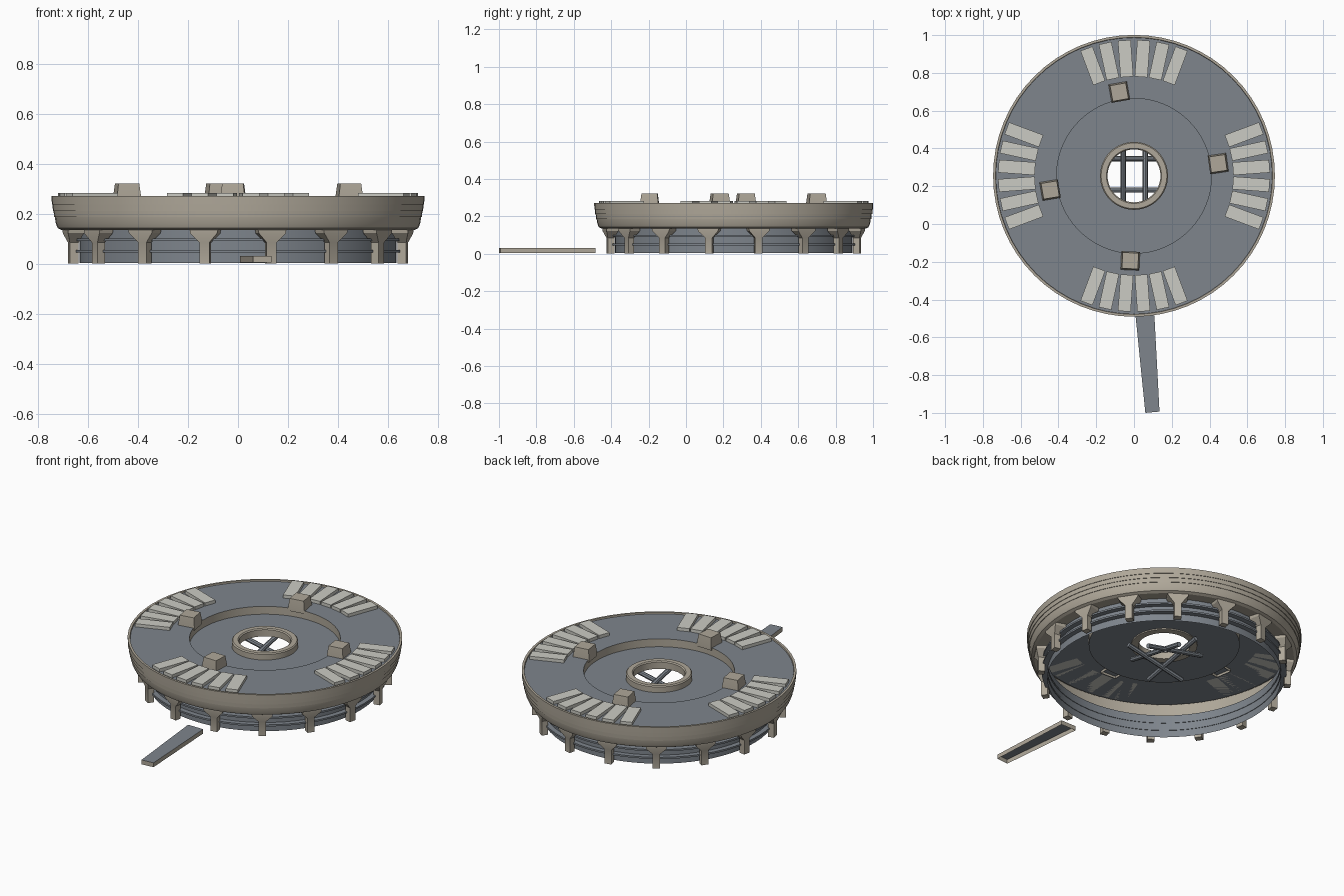
import bpy, bmesh, math
from mathutils import Matrix, Vector

cube = bpy.data.objects.get("Cube")
if cube:
    bpy.data.objects.remove(cube, do_unlink=True)

CENTRE = Vector((0, 0.255, 0))
SEGS = 64
made = []


def material(name, rgb):
    m = bpy.data.materials.new(name)
    m.use_nodes = True
    m.diffuse_color = (*rgb, 1)
    m.node_tree.nodes["Principled BSDF"].inputs["Base Color"].default_value = (*rgb, 1)
    return m


TAN = material("warm stone", (0.43, 0.39, 0.32))
GREY = material("blue grey", (0.21, 0.235, 0.265))
PALE = material("pale panel", (0.6, 0.6, 0.55))


def finish(name, bm, mats, matrix=Matrix.Identity(4)):
    mesh = bpy.data.meshes.new(name)
    bm.to_mesh(mesh)
    bm.free()
    for m in mats:
        mesh.materials.append(m)
    ob = bpy.data.objects.new(name, mesh)
    ob.matrix_world = matrix
    bpy.context.collection.objects.link(ob)
    made.append(ob)
    return ob


def lathe(name, profile, mat, closed=False):
    """Turn (radius, height) points about the hub; rising points face outward."""
    bm = bmesh.new()
    rings = []
    for r, z in profile:
        rings.append([bm.verts.new((r * math.cos(math.tau * j / SEGS),
                                    r * math.sin(math.tau * j / SEGS), z))
                      for j in range(SEGS)])
    pairs = list(zip(rings, rings[1:]))
    if closed:
        pairs.append((rings[-1], rings[0]))
    for a, b in pairs:
        for j in range(SEGS):
            k = (j + 1) % SEGS
            bm.faces.new((a[j], a[k], b[k], b[j]))
    return finish(name, bm, [mat], Matrix.Translation(CENTRE))


def loft(name, sections, mat, matrix, open_bottom=False):
    """Stack rectangles given as (half depth, half width, height, depth shift)."""
    bm = bmesh.new()
    rings = [[bm.verts.new((sx * hx + dx, sy * hy, z))
              for sx, sy in ((-1, -1), (1, -1), (1, 1), (-1, 1))]
             for hx, hy, z, dx in sections]
    for a, b in zip(rings, rings[1:]):
        for j in range(4):
            k = (j + 1) % 4
            bm.faces.new((a[j], a[k], b[k], b[j]))
    bm.faces.new(rings[-1])
    if not open_bottom:
        bm.faces.new(rings[0][::-1])
    return finish(name, bm, [mat], matrix)


def polar(angle, radius):
    """Place a part at a radius from the hub, its x axis pointing outward."""
    return (Matrix.Translation(CENTRE) @ Matrix.Rotation(math.radians(angle), 4, "Z")
            @ Matrix.Translation((radius, 0, 0)))


# Hollow outer hull with fine stepped bands and a thin lip
lathe("hull_rim", [(0.635, 0.14), (0.705, 0.134), (0.721, 0.142), (0.729, 0.16),
                   (0.733, 0.187), (0.736, 0.187), (0.738, 0.212), (0.741, 0.212),
                   (0.742, 0.237), (0.745, 0.237), (0.746, 0.272),
                   (0.733, 0.272), (0.731, 0.262)], TAN)

# Upper deck, sunken floor and the wall between them
lathe("upper_deck", [(0.735, 0.264), (0.41, 0.264)], GREY)
lathe("sunken_wall", [(0.41, 0.264), (0.41, 0.216)], TAN)
lathe("sunken_floor", [(0.41, 0.217), (0.15, 0.217)], GREY)

# Raised collar round the central opening
lathe("centre_collar", [(0.14, 0.21), (0.18, 0.21), (0.18, 0.25), (0.174, 0.256),
                        (0.146, 0.256), (0.14, 0.25)], TAN, closed=True)

# Lower drum and its two surrounding rails
lathe("lower_drum", [(0.635, 0.003), (0.635, 0.14)], GREY)
for i, z in enumerate((0.05, 0.096)):
    lathe(f"drum_rail_{i + 1}", [(0.632, z - 0.005), (0.665, z - 0.005),
                                 (0.665, z + 0.005), (0.632, z + 0.005)], GREY, closed=True)

# Sixteen legs, flared into brackets under the hull
for i in range(16):
    loft(f"leg_{i + 1}", [(0.018, 0.02, 0, 0), (0.018, 0.02, 0.085, 0),
                          (0.032, 0.055, 0.122, 0), (0.032, 0.058, 0.14, 0)],
         TAN, polar(11.25 + 22.5 * i, 0.672))

# Four fans of six deck panels
for side in range(4):
    for i in range(6):
        loft(f"deck_panel_{side + 1}_{i + 1}",
             [(0.097, 0.034, 0.264, 0), (0.097, 0.034, 0.283, 0)],
             PALE, polar(90 * side + 8.2 * (i - 2.5), 0.622))

# Four tapered housings on the edge of the sunken floor
for i, angle in enumerate((8.3, 100, 189.6, 267.5)):
    loft(f"deck_housing_{i + 1}", [(0.049, 0.049, 0.25, 0), (0.049, 0.049, 0.266, 0),
                                   (0.042, 0.042, 0.322, 0)],
         TAN, polar(angle, 0.45), open_bottom=True)


# Crossed bars beneath the central opening
def bar(name, a, b):
    a, b = Vector(a), Vector(b)
    bm = bmesh.new()
    bmesh.ops.create_cone(bm, cap_ends=True, segments=8, radius1=0.014,
                          radius2=0.014, depth=(b - a).length)
    turn = (b - a).to_track_quat("Z", "Y").to_matrix().to_4x4()
    finish(name, bm, [GREY], Matrix.Translation((a + b) / 2) @ turn)


for i, (off, tilt) in enumerate(((-0.075, 0.04), (0.09, -0.04))):
    y = CENTRE.y + off
    bar(f"cross_bar_{i + 1}", (-0.19, y, 0.14 - tilt), (0.19, y, 0.14 + tilt))
for i, (x, tilt) in enumerate(((-0.057, 0.04), (0.06, -0.04))):
    bar(f"long_bar_{i + 1}", (x, CENTRE.y - 0.2, 0.15 - tilt),
        (x, CENTRE.y + 0.2, 0.15 + tilt))

# Separate tapering ramp, open underneath
bm = bmesh.new()
outline = ((0.06, -1), (0.135, -0.993), (0.108, -0.484), (0.008, -0.484))
low = [bm.verts.new((x, y, 0.004)) for x, y in outline]
top = [bm.verts.new((x, y, 0.03)) for x, y in outline]
bm.faces.new(top).material_index = 1
for j in range(4):
    k = (j + 1) % 4
    bm.faces.new((low[j], low[k], top[k], top[j]))
finish("ramp", bm, [TAN, GREY])

# Smooth the round parts, keeping edges sharp
bpy.ops.object.select_all(action="DESELECT")
for ob in made:
    ob.select_set(True)
bpy.context.view_layer.objects.active = made[0]
bpy.ops.object.shade_smooth_by_angle(angle=math.radians(25))
